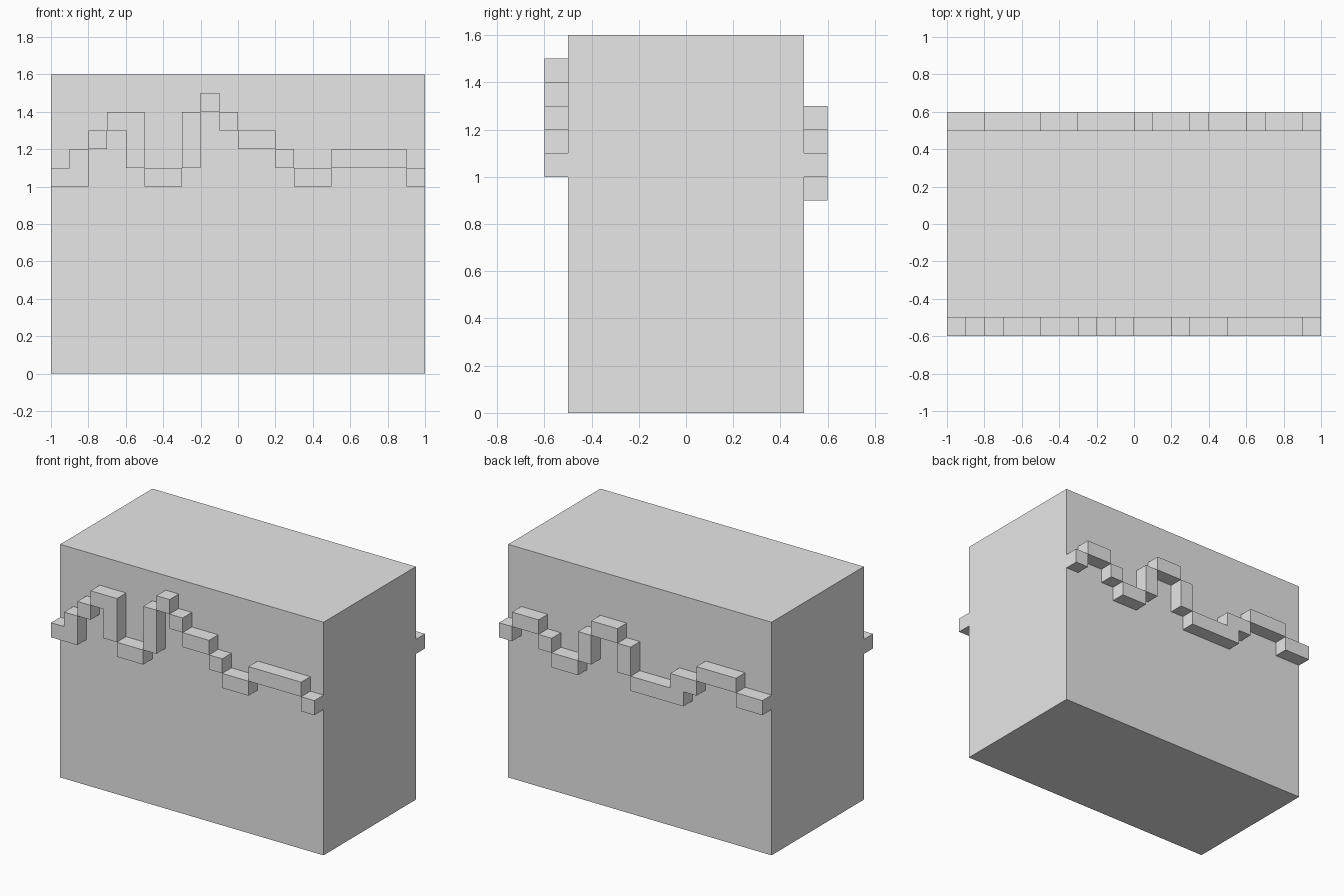
import bpy
import bmesh
from mathutils import Vector

cube = bpy.data.objects.get("Cube")
if cube:
    bpy.data.objects.remove(cube, do_unlink=True)

STEP = 0.1          # size of one square in the stepped lines
HALF_DEPTH = 0.5    # distance from the centre to each wall

grey = bpy.data.materials.new("plain grey")
grey.use_nodes = True
grey.diffuse_color = (0.8, 0.8, 0.8, 1)
grey.node_tree.nodes["Principled BSDF"].inputs["Base Color"].default_value = (0.8, 0.8, 0.8, 1)


def finish(name, bm):
    """Turn a bmesh into a named, flat-shaded object."""
    bmesh.ops.recalc_face_normals(bm, faces=bm.faces)
    mesh = bpy.data.meshes.new(name)
    bm.to_mesh(mesh)
    bm.free()
    mesh.materials.append(grey)
    obj = bpy.data.objects.new(name, mesh)
    bpy.context.collection.objects.link(obj)
    return obj


def stepped_ridge(name, runs, side):
    """Raise a stepped line from a wall; runs are (first, last, bottom, top) in steps."""
    cells = {(i, k) for first, last, low, high in runs
             for i in range(first, last) for k in range(low, high)}
    bm = bmesh.new()
    inner, outer = side * HALF_DEPTH, side * (HALF_DEPTH + STEP)

    def quad(points):
        bm.faces.new([bm.verts.new(Vector(p)) for p in points])

    def strip(a, b):
        # Edge face running from the wall to the ridge's outer surface
        quad([(x * STEP, y, z * STEP)
              for (x, z), y in ((a, inner), (b, inner), (b, outer), (a, outer))])

    for i, k in sorted(cells):
        corners = [(i, k), (i + 1, k), (i + 1, k + 1), (i, k + 1)]
        quad([(x * STEP, outer, z * STEP) for x, z in corners])
        neighbours = [(i, k - 1), (i + 1, k), (i, k + 1), (i - 1, k)]
        for n, beside in enumerate(neighbours):
            if beside not in cells:
                strip(corners[n], corners[(n + 1) % 4])

    # Weld the cells and merge flat areas into single faces
    bmesh.ops.remove_doubles(bm, verts=bm.verts, dist=0.001)
    bmesh.ops.dissolve_limit(bm, angle_limit=0.01, verts=bm.verts, edges=bm.edges)
    return finish(name, bm)


# Solid block
bm = bmesh.new()
bmesh.ops.create_cube(bm, size=1)
bmesh.ops.scale(bm, vec=(2, 2 * HALF_DEPTH, 1.6), verts=bm.verts)
bmesh.ops.translate(bm, vec=(0, 0, 0.8), verts=bm.verts)
finish("block", bm)

# Stepped line on the front wall
stepped_ridge("front_ridge", [
    (-10, -9, 10, 11), (-9, -8, 10, 12), (-8, -7, 12, 13), (-7, -6, 13, 14),
    (-6, -5, 11, 14), (-5, -3, 10, 11), (-3, -2, 11, 14), (-2, -1, 14, 15),
    (-1, 0, 13, 14), (0, 2, 12, 13), (2, 3, 11, 12), (3, 5, 10, 11),
    (5, 9, 11, 12), (9, 10, 10, 11)], -1)

# Stepped line on the back wall
stepped_ridge("back_ridge", [
    (-10, -8, 10, 11), (-8, -5, 11, 12), (-5, -3, 10, 11), (-4, 0, 9, 10),
    (0, 1, 10, 12), (1, 3, 12, 13), (3, 4, 10, 12), (4, 6, 9, 10),
    (6, 7, 10, 11), (7, 9, 11, 12), (9, 10, 10, 11)], 1)
